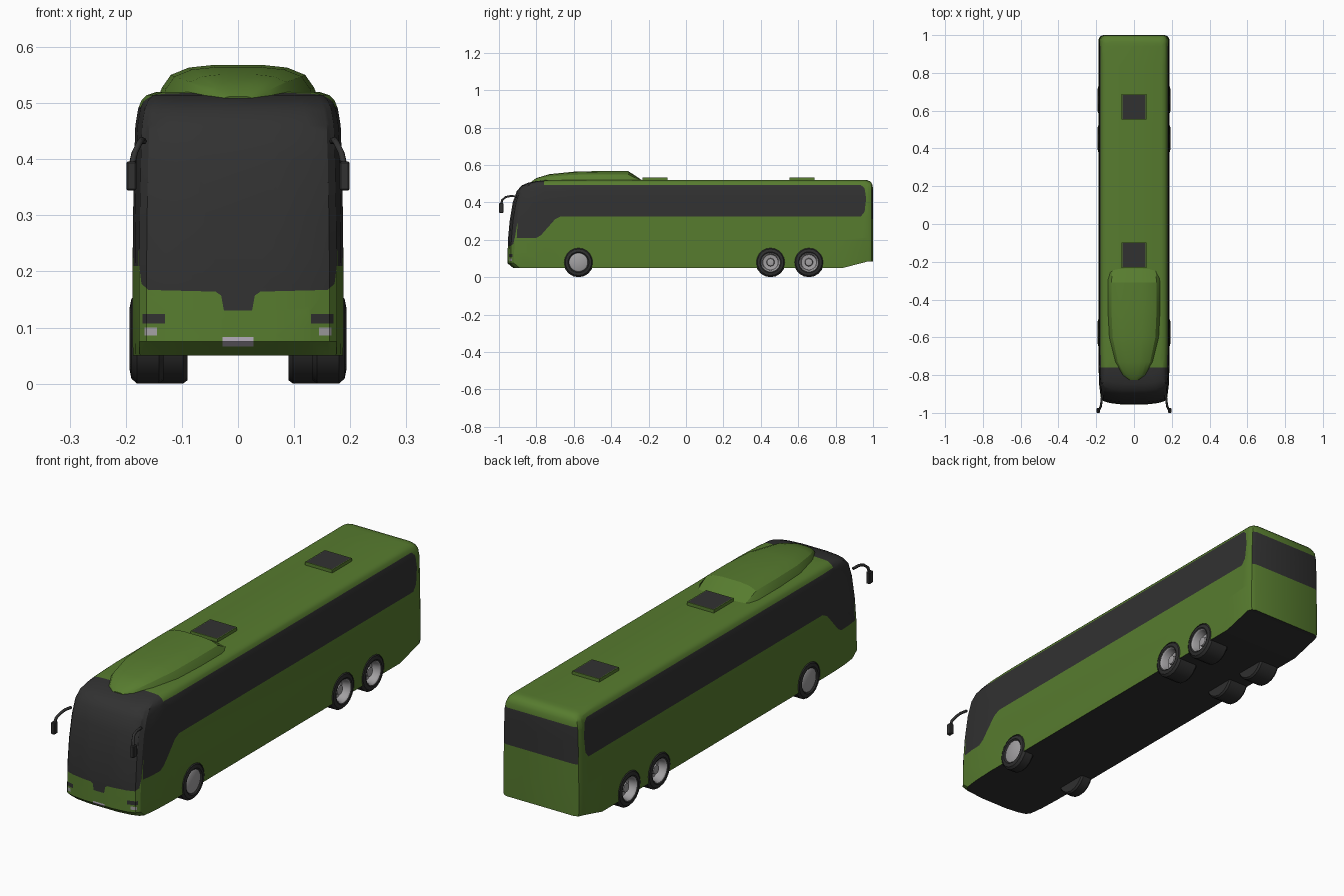
import bpy, bmesh, math
from mathutils import Vector, Matrix

if "Cube" in bpy.data.objects:
    bpy.data.objects.remove(bpy.data.objects["Cube"])


def material(name, col):
    m = bpy.data.materials.new(name)
    m.diffuse_color = (*col, 1)
    m.use_nodes = True
    m.node_tree.nodes["Principled BSDF"].inputs["Base Color"].default_value = m.diffuse_color
    return m


MATS = [material("green_paint", (0.095, 0.2, 0.028)),
        material("dark_glass", (0.031, 0.031, 0.031)),
        material("black_rubber", (0.028, 0.028, 0.028)),
        material("light_grey_metal", (0.36, 0.35, 0.36)),
        material("pale_plate", (0.45, 0.41, 0.48))]
GREEN, GLASS, RUBBER, METAL, PLATE = range(5)


def finish(bm, name, angle=30, smooth=True):
    bmesh.ops.recalc_face_normals(bm, faces=bm.faces)
    me = bpy.data.meshes.new(name)
    bm.to_mesh(me)
    bm.free()
    ob = bpy.data.objects.new(name, me)
    bpy.context.collection.objects.link(ob)
    for m in MATS:
        me.materials.append(m)
    if smooth:
        smooth_object(ob, angle)
    return ob


def smooth_object(ob, angle=30):
    bpy.ops.object.select_all(action='DESELECT')
    ob.select_set(True)
    bpy.context.view_layer.objects.active = ob
    bpy.ops.object.shade_smooth_by_angle(angle=math.radians(angle))


def box(bm, centre, size):
    m = Matrix.Translation(centre) @ Matrix.Diagonal((*size, 1))
    return bmesh.ops.create_cube(bm, size=1, matrix=m)["verts"]


def inside(p, poly):
    hit = False
    for (ax, ay), (bx, by) in zip(poly, poly[1:] + poly[:1]):
        if (ay > p[1]) != (by > p[1]) and p[0] < (bx - ax) * (p[1] - ay) / (by - ay) + ax:
            hit = not hit
    return hit


def paint(bm, poly, a, test, mat):
    """Cut an outline (axis a against z) into the faces passing test and colour it."""
    lo = [min(p[i] for p in poly) for i in (0, 1)]
    hi = [max(p[i] for p in poly) for i in (0, 1)]

    def touched(f):
        for k, ax in enumerate((a, 2)):
            c = [v.co[ax] for v in f.verts]
            if min(c) > hi[k] or max(c) < lo[k]:
                return False
        return test(f)

    for p, q in zip(poly, poly[1:] + poly[:1]):
        co, no = Vector((0, 0, p[1])), Vector((0, 0, -(q[0] - p[0])))
        co[a], no[a] = p[0], q[1] - p[1]
        bm.normal_update()
        faces = [f for f in bm.faces if touched(f)]
        geom = list(dict.fromkeys([v for f in faces for v in f.verts] +
                                  [e for f in faces for e in f.edges] + faces))
        bmesh.ops.bisect_plane(bm, geom=geom, dist=1e-5, plane_co=co, plane_no=no.normalized())
    bm.normal_update()
    for f in bm.faces:
        c = f.calc_center_median()
        if test(f) and inside((c[a], c.z), poly):
            f.material_index = mat


# Body shell: stacked outlines, each (height, front y, half width, back y)
LEVELS = [(.05, -.925, .187, 1), (.075, -.955, .188, 1), (.2, -.952, .188, 1),
          (.3, -.943, .187, 1), (.4, -.926, .185, 1), (.46, -.905, .183, 1),
          (.49, -.88, .178, .998), (.505, -.845, .172, .991),
          (.514, -.80, .163, .982), (.52, -.75, .145, .965)]
bm = bmesh.new()
rings = []
for i, (z, f, w, b) in enumerate(LEVELS):
    r = .025
    plan = [(w - r, b), (w - .3 * r, b - .3 * r), (w, b - r), (w, .84), (w, f + .2),
            (w - .004, f + .1), (w - .012, f + .035), (w - .025, f + .018),
            (w - .06, f + .007), (w - .12, f)]
    pts = [(x, y, max(z, .085 + .015 * i) if y > .9 and i < 2 else z) for x, y in plan]
    rings.append([bm.verts.new(p) for p in pts] +
                 [bm.verts.new((-x, y, zz)) for x, y, zz in reversed(pts)])
n = len(rings[0])
for lo, hi in zip(rings, rings[1:]):
    for i in range(n):
        j = (i + 1) % n
        bm.faces.new((lo[i], lo[j], hi[j], hi[i]))
for ring, mat in ((rings[0], RUBBER), (rings[-1], GREEN)):
    for i in range(n // 2 - 1):
        bm.faces.new((ring[i], ring[i + 1], ring[n - 2 - i], ring[n - 1 - i])).material_index = mat
bmesh.ops.recalc_face_normals(bm, faces=bm.faces)

# Windscreen, wrapping on to the roof front
top = [f for f in bm.faces if f.calc_center_median().z > .4]
bmesh.ops.bisect_plane(bm, geom=list(dict.fromkeys([v for f in top for v in f.verts] +
                       [e for f in top for e in f.edges] + top)),
                       dist=1e-5, plane_co=(0, -.76, 0), plane_no=(0, 1, 0))
half = [(.025, .13), (.03, .157), (.04, .164), (.16, .167), (.172, .178), (.176, .21), (.176, .54)]
paint(bm, half + [(-x, z) for x, z in reversed(half)], 0,
      lambda f: f.calc_center_median().y < -.76 and f.normal.z > -.5, GLASS)

# Side windows, both sides at once
side = [(-.905, .21), (-.80, .21), (-.775, .225), (-.70, .31), (-.67, .325), (.935, .325),
        (.955, .35), (.963, .42), (.955, .475), (.935, .493), (-.81, .493), (-.86, .485),
        (-.885, .455), (-.897, .35)]
paint(bm, side, 1, lambda f: abs(f.normal.x) > .6, GLASS)


def rect(x0, x1, z0, z1):
    return [(x0, z0), (x1, z0), (x1, z1), (x0, z1)]


# Rear window, headlights and number plate
paint(bm, rect(-.178, .178, .31, .47), 0, lambda f: f.normal.y > .6, GLASS)
front = lambda f: f.normal.y < -.3 and f.calc_center_median().y < -.9
for s in (-1, 1):
    paint(bm, rect(*sorted((s * .13, s * .17)), .107, .124), 0, front, GLASS)
    paint(bm, rect(*sorted((s * .144, s * .167)), .086, .1), 0, front, METAL)
paint(bm, rect(-.028, .028, .066, .083), 0, front, PLATE)
body = finish(bm, "body", smooth=False)

# Wheel arches cut out of the body: (y, inner x)
WHEELS = [(-.575, .133), (.452, .09), (.657, .09)]
bm = bmesh.new()
for y, inner in WHEELS:
    for s in (-1, 1):
        x0, x1 = inner + .012, .25
        m = Matrix.Translation((s * (x0 + x1) / 2, y, .08)) @ Matrix.Rotation(math.pi / 2, 4, 'Y')
        bmesh.ops.create_cone(bm, cap_ends=True, segments=20, radius1=.076, radius2=.076,
                              depth=x1 - x0, matrix=m)
for f in bm.faces:
    f.material_index = RUBBER
cutter = finish(bm, "arch_cutter", smooth=False)
cutter.hide_render = True
mod = body.modifiers.new("arches", 'BOOLEAN')
mod.operation, mod.solver, mod.object = 'DIFFERENCE', 'EXACT', cutter
bpy.context.view_layer.objects.active = body
bpy.ops.object.modifier_apply(modifier="arches")
bpy.data.objects.remove(cutter)
smooth_object(body)


# Wheels: lathed profile of (x, radius, colour of the band that follows)
def wheel(name, y, inner, s, hub):
    prof = [(inner, 0, RUBBER), (inner, .074, RUBBER), (inner + .008, .08, RUBBER),
            (.18, .08, RUBBER), (.19, .071, RUBBER), (.193, .056, RUBBER)] + hub
    bm = bmesh.new()
    seg = 18
    loops = [[bm.verts.new((s * x, y + r * math.sin(2 * math.pi * k / seg),
                            .08 - r * math.cos(2 * math.pi * k / seg)))
              for k in range(seg)] if r else [bm.verts.new((s * x, y, .08))] for x, r, c in prof]
    for (x, r, c), a, b in zip(prof, loops, loops[1:]):
        for k in range(seg):
            j = (k + 1) % seg
            vs = dict.fromkeys((a[k % len(a)], a[j % len(a)], b[j % len(b)], b[k % len(b)]))
            bm.faces.new(list(vs)).material_index = c
    finish(bm, name)


FLAT_HUB = [(.188, .05, METAL), (.192, .042, METAL), (.193, 0, METAL)]
DEEP_HUB = [(.19, .05, METAL), (.184, .046, METAL), (.155, .041, METAL), (.152, .022, METAL),
            (.174, .019, METAL), (.177, 0, METAL)]
for i, (y, inner) in enumerate(WHEELS):
    for s, label in ((1, "left"), (-1, "right")):
        wheel(f"wheel_{label}_{i + 1}", y, inner, s, DEEP_HUB if i else FLAT_HUB)

# Roof dome: cross-sections along y (y, half width, top height)
STATIONS = [(-.825, .03, .512), (-.80, .065, .53), (-.73, .105, .551), (-.6, .138, .564),
            (-.45, .146, .568), (-.31, .146, .568), (-.235, .138, .519)]
ARCH = [(1, 0), (.93, .4), (.82, .74), (.6, .93), (.3, 1), (0, 1)]
ARCH += [(-x, h) for x, h in reversed(ARCH[:-1])]
bm = bmesh.new()
secs = [[bm.verts.new((x * w, y, .5 + h * (t - .5))) for x, h in ARCH] for y, w, t in STATIONS]
for a, b in zip(secs, secs[1:]):
    for i in range(len(ARCH)):
        j = (i + 1) % len(ARCH)
        bm.faces.new((a[i], a[j], b[j], b[i]))
bm.faces.new(secs[0])
bm.faces.new(secs[-1])
finish(bm, "roof_dome", 28)

# Roof hatches with dark lids
bm = bmesh.new()
for y in (-.165, .62):
    box(bm, (0, y, .525), (.13, .134, .018))
lids = [f for f in bm.faces if f.normal.z > .9]
bmesh.ops.inset_individual(bm, faces=lids, thickness=.005)
for f in lids:
    f.material_index = GLASS
finish(bm, "roof_hatches")

# Mirror heads and their bent arms
bm = bmesh.new()
for s in (-1, 1):
    box(bm, (s * .19, -.9875, .37), (.018, .025, .052))
bmesh.ops.bevel(bm, geom=bm.edges[:], offset=.003, segments=1, affect='EDGES')
for f in bm.faces:
    f.material_index = GLASS
finish(bm, "mirror_heads")
curve = bpy.data.curves.new("mirror_arms", 'CURVE')
curve.dimensions, curve.bevel_depth, curve.bevel_resolution = '3D', .006, 1
curve.use_fill_caps = True
for s in (-1, 1):
    pts = [(.168, -.905, .432), (.172, -.94, .434), (.176, -.965, .428), (.184, -.983, .412),
           (.189, -.988, .39)]
    sp = curve.splines.new('POLY')
    sp.points.add(len(pts) - 1)
    for p, (x, y, z) in zip(sp.points, pts):
        p.co = (s * x, y, z, 1)
curve.materials.append(MATS[GLASS])
bpy.context.collection.objects.link(bpy.data.objects.new("mirror_arms", curve))
